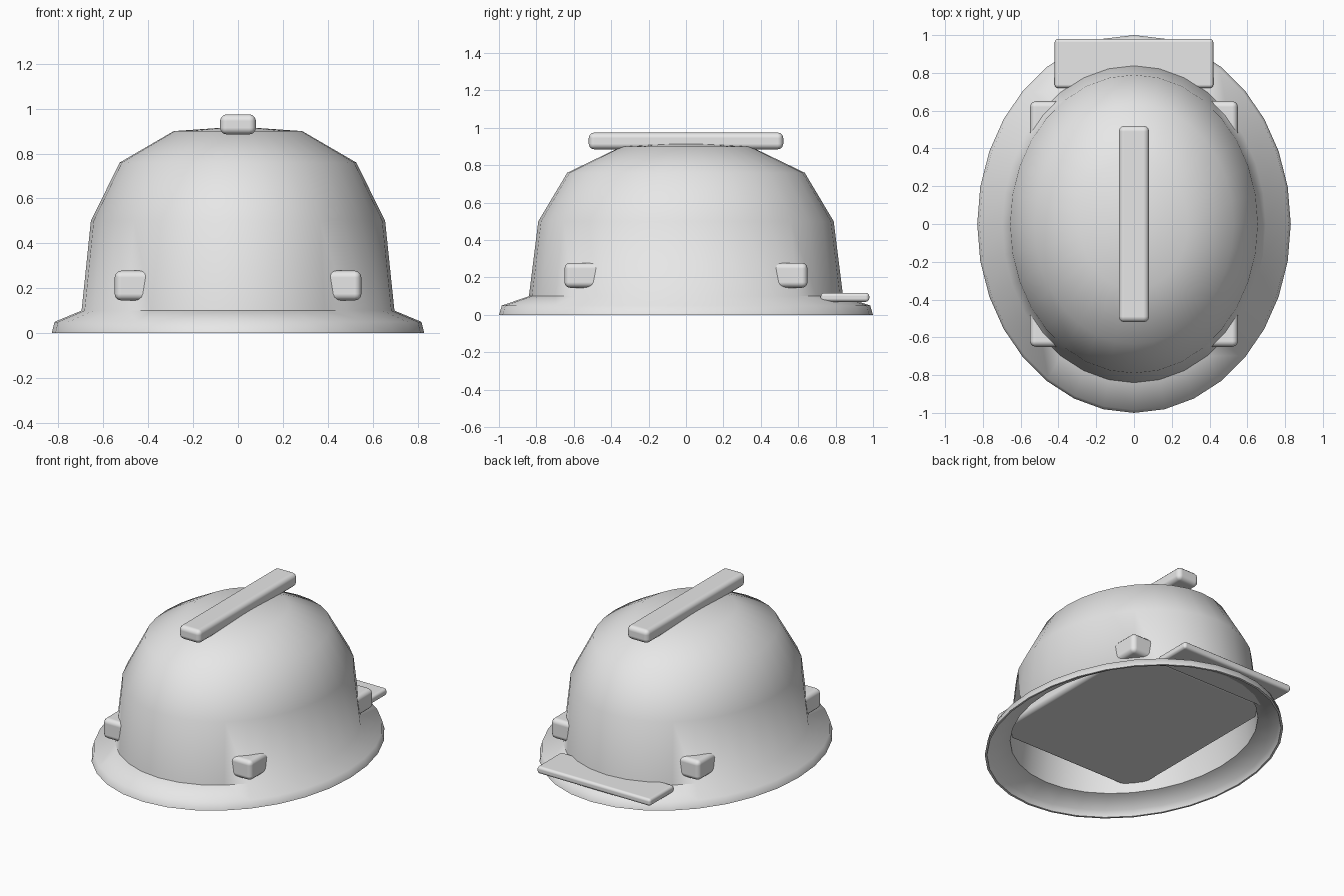
import bpy, bmesh, math

if "Cube" in bpy.data.objects:
    bpy.data.objects.remove(bpy.data.objects["Cube"], do_unlink=True)

# One plain grey for the whole hat
GREY = (0.8, 0.8, 0.8, 1.0)
mat = bpy.data.materials.new("plain_grey")
mat.use_nodes = True
mat.diffuse_color = GREY
mat.node_tree.nodes["Principled BSDF"].inputs["Base Color"].default_value = GREY


def add_object(name, bm, angle):
    bmesh.ops.recalc_face_normals(bm, faces=bm.faces)
    mesh = bpy.data.meshes.new(name)
    bm.to_mesh(mesh)
    bm.free()
    mesh.materials.append(mat)
    obj = bpy.data.objects.new(name, mesh)
    bpy.context.collection.objects.link(obj)
    bpy.ops.object.select_all(action='DESELECT')
    obj.select_set(True)
    bpy.context.view_layer.objects.active = obj
    bpy.ops.object.shade_smooth_by_angle(angle=math.radians(angle))
    return obj


def rounded_box(name, low, high, bevel):
    bm = bmesh.new()
    bmesh.ops.create_cube(bm, size=1)
    for v in bm.verts:
        v.co = [(a + b) / 2 + c * (b - a) for a, b, c in zip(low, high, v.co)]
    obj = add_object(name, bm, 180)
    mod = obj.modifiers.new("rounded_edges", 'BEVEL')
    mod.width = bevel
    mod.segments = 3
    mod.harden_normals = True
    return obj


# Thin shell: outer wall from crown to brim lip, then back up the inside
SEGMENTS = 32
WIDTH = 0.83
profile = [(0.345, 0.9), (0.635, 0.76), (0.79, 0.5), (0.84, 0.1), (0.985, 0.05), (1, 0),
           (0.985, 0), (0.97, 0.04), (0.83, 0.083), (0.775, 0.495), (0.625, 0.748), (0.34, 0.885)]
bm = bmesh.new()
rings = []
for r, z in profile:
    angles = [2 * math.pi * i / SEGMENTS for i in range(SEGMENTS)]
    rings.append([bm.verts.new((WIDTH * r * math.cos(a), r * math.sin(a), z)) for a in angles])
for lower, upper in zip(rings, rings[1:]):
    for i in range(SEGMENTS):
        j = (i + 1) % SEGMENTS
        bm.faces.new((lower[i], lower[j], upper[j], upper[i]))
for ring, height in ((rings[0], 0.92), (rings[-1], 0.905)):
    apex = bm.verts.new((0, 0, height))
    for i in range(SEGMENTS):
        bm.faces.new((ring[i], ring[(i + 1) % SEGMENTS], apex))
add_object("hat_shell", bm, 62.5)

# Crown ridge, rear plate and the inner block whose corners show as side clips
rounded_box("crown_ridge", (-0.08, -0.52, 0.885), (0.08, 0.52, 0.975), 0.03)
rounded_box("rear_plate", (-0.42, 0.72, 0.07), (0.42, 0.98, 0.118), 0.018)
rounded_box("inner_block", (-0.55, -0.65, 0.145), (0.55, 0.65, 0.278), 0.03)
